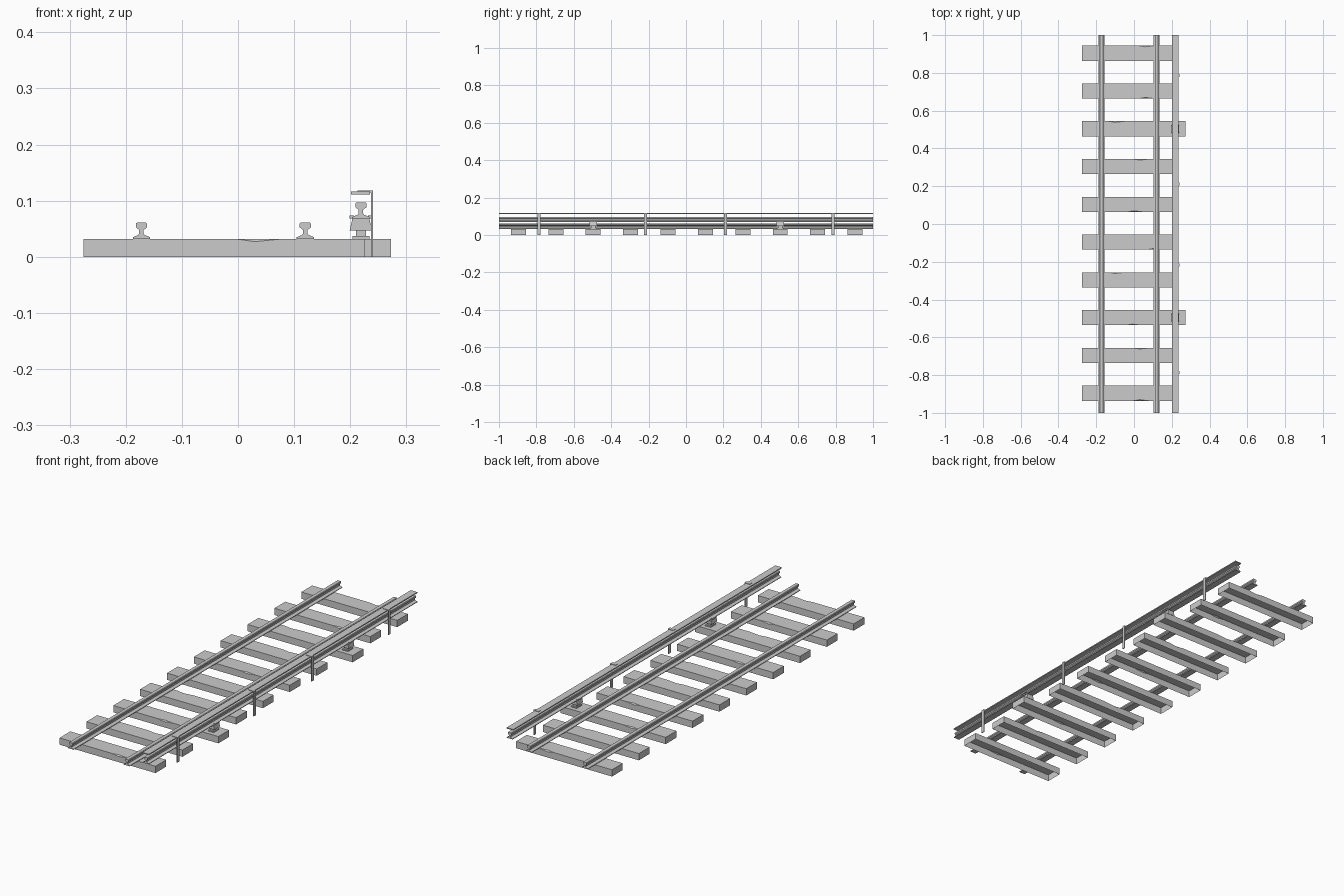
import bpy
import bmesh

cube = bpy.data.objects.get("Cube")
if cube:
    bpy.data.objects.remove(cube, do_unlink=True)

GREY = (0.6, 0.6, 0.6, 1.0)
mat = bpy.data.materials.new("plain grey")
mat.use_nodes = True
mat.diffuse_color = GREY
mat.node_tree.nodes["Principled BSDF"].inputs["Base Color"].default_value = GREY


def add_mesh(name, bm):
    bmesh.ops.recalc_face_normals(bm, faces=bm.faces)
    mesh = bpy.data.meshes.new(name)
    bm.to_mesh(mesh)
    bm.free()
    mesh.materials.append(mat)
    obj = bpy.data.objects.new(name, mesh)
    bpy.context.collection.objects.link(obj)
    return obj


def extrude_profile(name, points, y0, y1):
    """Closed x-z outline swept along y."""
    bm = bmesh.new()
    face = bm.faces.new([bm.verts.new((x, y0, z)) for x, z in points])
    out = bmesh.ops.extrude_face_region(bm, geom=[face])
    moved = [v for v in out["geom"] if isinstance(v, bmesh.types.BMVert)]
    bmesh.ops.translate(bm, verts=moved, vec=(0, y1 - y0, 0))
    if face.is_valid and len(bm.faces) == len(points) + 1:
        bm.faces.new(face.verts)
    return add_mesh(name, bm)


def box(name, x0, x1, y0, y1, z0, z1):
    return extrude_profile(name, [(x0, z0), (x1, z0), (x1, z1), (x0, z1)], y0, y1)


def rail(name, x, z, height, foot, head):
    """Flat-bottomed rail: wide foot, thin web, rounded-off head."""
    h = height
    half = [(foot, 0), (foot, 0.10 * h), (0.006, 0.24 * h), (0.004, 0.32 * h),
            (0.004, 0.55 * h), (head, 0.70 * h), (head, 0.94 * h), (head - 0.002, h)]
    outline = half + [(-a, b) for a, b in reversed(half)]
    return extrude_profile(name, [(x + a, z + b) for a, b in outline], -1, 1)


TOP = 0.032
HALF = 0.04


def sleeper(name, y, x1, chip_x, side):
    """Open-bottomed beam with a splinter missing from one long top edge."""
    x0 = -0.275
    bm = bmesh.new()

    def v(x, dy, z):
        return bm.verts.new((x, y + side * dy, z))

    # corners on the chipped side, then on the plain side
    lo_a, hi_a = v(x0, HALF, 0), v(x0, HALF, TOP)
    lo_b, hi_b = v(x1, HALF, 0), v(x1, HALF, TOP)
    lo_c, hi_c = v(x1, -HALF, 0), v(x1, -HALF, TOP)
    lo_d, hi_d = v(x0, -HALF, 0), v(x0, -HALF, TOP)
    # chip: two ends, a dip on the side and an inset on the top
    start, end = v(chip_x - 0.035, HALF, TOP), v(chip_x + 0.05, HALF, TOP)
    dip, inset = v(chip_x, HALF, TOP - 0.005), v(chip_x, HALF - 0.006, TOP)
    for f in ((lo_a, lo_b, hi_b, end, dip, start, hi_a),
              (hi_a, start, inset, end, hi_b, hi_c, hi_d),
              (start, dip, inset), (dip, end, inset),
              (lo_b, lo_c, hi_c, hi_b), (lo_c, lo_d, hi_d, hi_c),
              (lo_d, lo_a, hi_a, hi_d)):
        bm.faces.new(f)
    return add_mesh(name, bm)


# Sleepers, two of them longer to carry the conductor rail
chips = [(0.03, -1), (0.03, 1), (-0.01, -1), (-0.1, 1), (0.1, -1),
         (0.0, -1), (0.03, 1), (-0.1, 1), (0.06, -1), (0.06, 1)]
LONG = (2, 7)
for i, (chip_x, side) in enumerate(chips):
    y = -0.896 + i * 0.2
    end_x = 0.273 if i in LONG else 0.225
    sleeper(f"sleeper_{i + 1}", y, end_x, chip_x, side)

# Running rails and raised conductor rail
rail("right_running_rail", -0.172, TOP, 0.029, 0.0155, 0.010)
rail("left_running_rail", 0.120, TOP, 0.029, 0.0155, 0.010)
rail("conductor_rail", 0.219, 0.068, 0.029, 0.0155, 0.010)

# Insulators under the conductor rail
RX = 0.219
for i in LONG:
    y = -0.896 + i * 0.2
    box(f"insulator_base_{i}", RX - 0.015, RX + 0.015, y - 0.02, y + 0.02, TOP, 0.037)
    box(f"insulator_stem_{i}", RX - 0.009, RX + 0.009, y - 0.012, y + 0.012, 0.037, 0.047)
    extrude_profile(f"insulator_cap_{i}",
                    [(RX - 0.020, 0.047), (RX + 0.020, 0.047),
                     (RX + 0.015, 0.069), (RX - 0.015, 0.069)], y - 0.021, y + 0.021)
    for s in (-1, 1):
        cx = RX + s * 0.0165
        box(f"rail_clip_{i}_{s}", cx - 0.004, cx + 0.004, y - 0.016, y + 0.016, 0.068, 0.074)

# Cover board with its hanging brackets
box("cover_board", 0.201, 0.235, -1, 1, 0.111, 0.116)
for n, y in enumerate((-0.787, -0.217, 0.212, 0.785)):
    extrude_profile(f"cover_bracket_{n + 1}",
                    [(0.237, 0), (0.241, 0), (0.241, 0.118), (0.213, 0.118),
                     (0.213, 0.115), (0.237, 0.115)], y - 0.008, y + 0.008)
